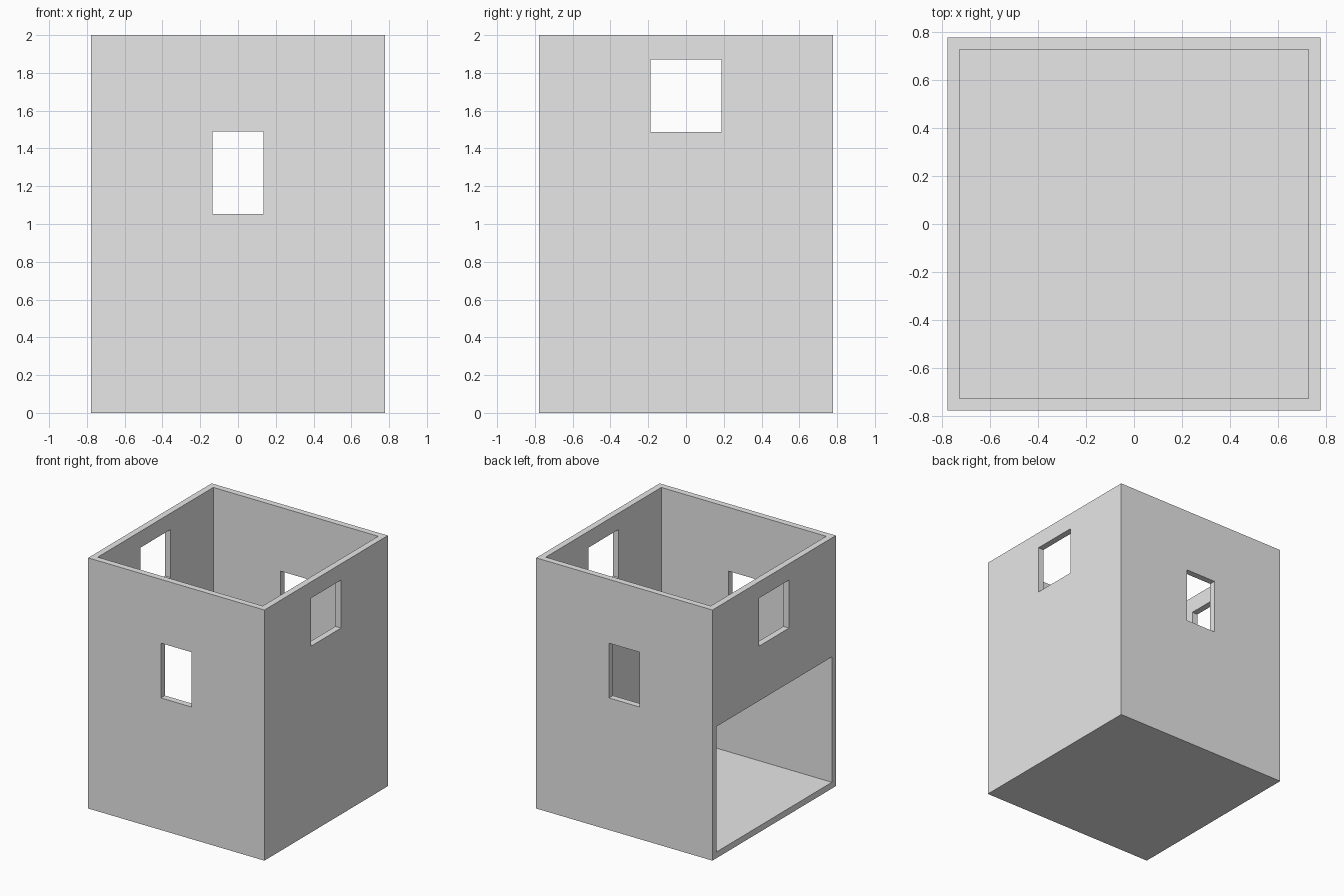
import bpy

default = bpy.data.objects.get("Cube")
if default:
    bpy.data.objects.remove(default, do_unlink=True)

HALF = 0.778      # outer half width
WALL = 0.05       # wall and floor thickness
HEIGHT = 2.0
INNER = HALF - WALL


def box(name, low, high):
    """Axis-aligned box between two corners."""
    bpy.ops.mesh.primitive_cube_add(size=1)
    obj = bpy.context.object
    obj.name = obj.data.name = name
    for v in obj.data.vertices:
        v.co = [h if c > 0 else l for c, l, h in zip(v.co, low, high)]
    return obj


def cut(target, low, high):
    """Remove a box-shaped volume from the target."""
    cutter = box("cutter", low, high)
    cutter.hide_render = True
    mod = target.modifiers.new("cut", "BOOLEAN")
    mod.operation = "DIFFERENCE"
    mod.solver = "EXACT"
    mod.object = cutter
    bpy.context.view_layer.objects.active = target
    bpy.ops.object.modifier_apply(modifier=mod.name)
    bpy.data.objects.remove(cutter, do_unlink=True)


# Plain grey material
grey = bpy.data.materials.new("plain grey")
grey.use_nodes = True
colour = (0.8, 0.8, 0.8, 1)
grey.diffuse_color = colour
grey.node_tree.nodes["Principled BSDF"].inputs["Base Color"].default_value = colour

# Open-topped tower room with a floor
tower = box("tower_walls", (-HALF, -HALF, 0), (HALF, HALF, HEIGHT))
cut(tower, (-INNER, -INNER, WALL), (INNER, INNER, HEIGHT + 1))

# Tall windows through the front and back walls
cut(tower, (-0.135, -1, 1.054), (0.135, 1, 1.491))

# Square windows through both side walls
cut(tower, (-1, -0.188, 1.487), (1, 0.188, 1.87))

# Wide entrance in one side, level with the floor
cut(tower, (-1, -INNER, WALL), (-0.6, INNER, 1.05))

tower.data.materials.clear()
tower.data.materials.append(grey)
for face in tower.data.polygons:
    face.material_index = 0
    face.use_smooth = False
